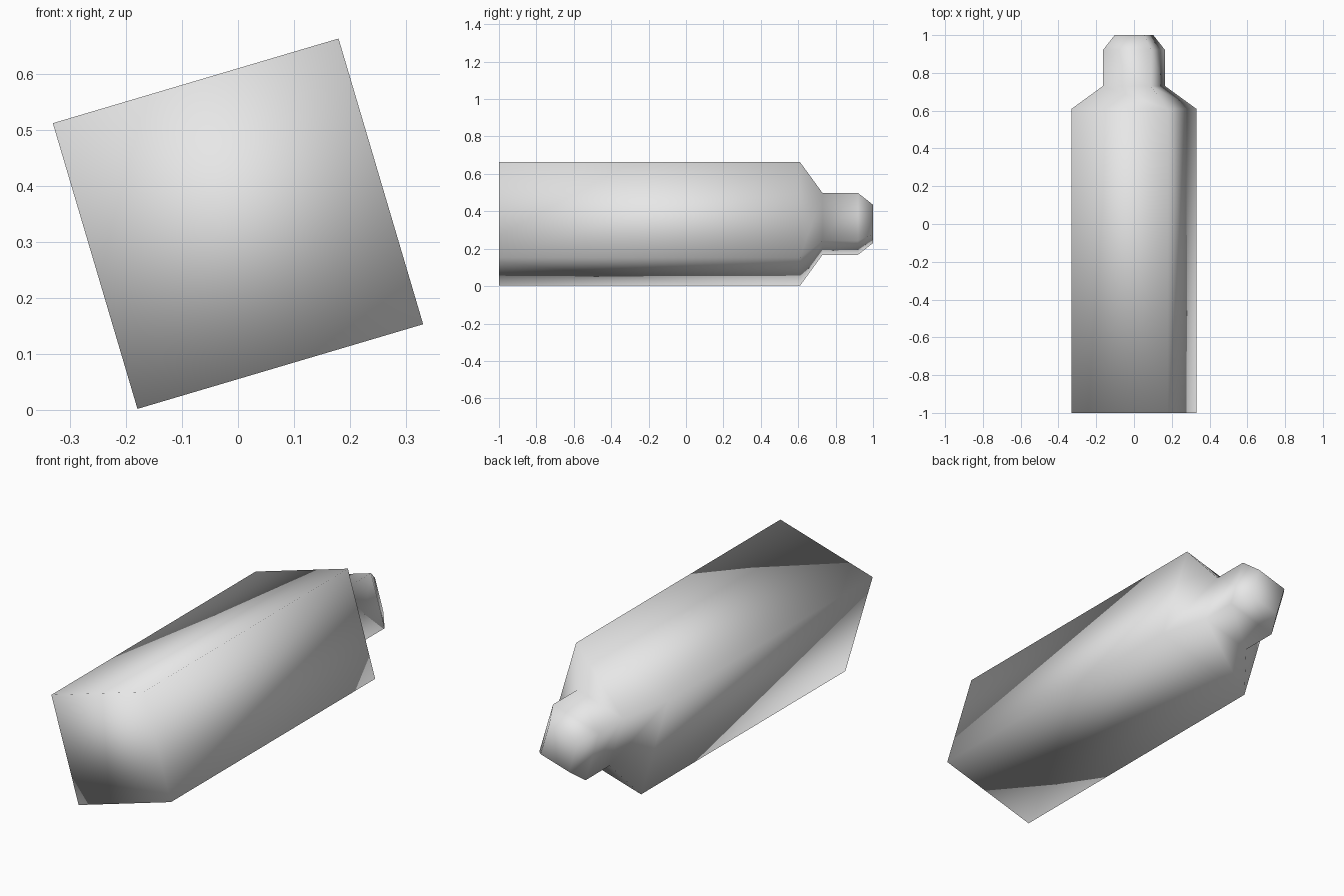
import bpy, bmesh, math

cube = bpy.data.objects.get("Cube")
if cube:
    bpy.data.objects.remove(cube, do_unlink=True)

# Single plain grey
grey = bpy.data.materials.new("light_grey")
grey.use_nodes = True
colour = (0.8, 0.8, 0.8, 1)
grey.diffuse_color = colour
grey.node_tree.nodes["Principled BSDF"].inputs["Base Color"].default_value = colour

SIDES = 4
RADIUS = 0.3755        # centre to corner
TILT = math.radians(-28.5)
CENTRE_Z = 0.3325

# Profile along y: (position, scale of the square section)
profile = [(-1, 1), (0.61, 1), (0.73, 0.5), (0.92, 0.5), (1, 0.31)]


def ring(bm, y, scale):
    angles = [TILT + math.tau * i / SIDES for i in range(SIDES)]
    return [bm.verts.new((RADIUS * scale * math.cos(a), y,
                          CENTRE_Z + RADIUS * scale * math.sin(a)))
            for a in angles]


# Square bottle lying on its corner: body, shoulder, neck and chamfered tip
bm = bmesh.new()
rings = [ring(bm, y, s) for y, s in profile]
for a, b in zip(rings, rings[1:]):
    for i in range(SIDES):
        j = (i + 1) % SIDES
        bm.faces.new((a[i], a[j], b[j], b[i]))
bm.faces.new(rings[0])
bm.faces.new(rings[-1])
bmesh.ops.recalc_face_normals(bm, faces=bm.faces)
for face in bm.faces:
    face.smooth = True

mesh = bpy.data.meshes.new("square_bottle")
bm.to_mesh(mesh)
bm.free()
mesh.materials.append(grey)
bottle = bpy.data.objects.new("square_bottle", mesh)
bpy.context.collection.objects.link(bottle)
